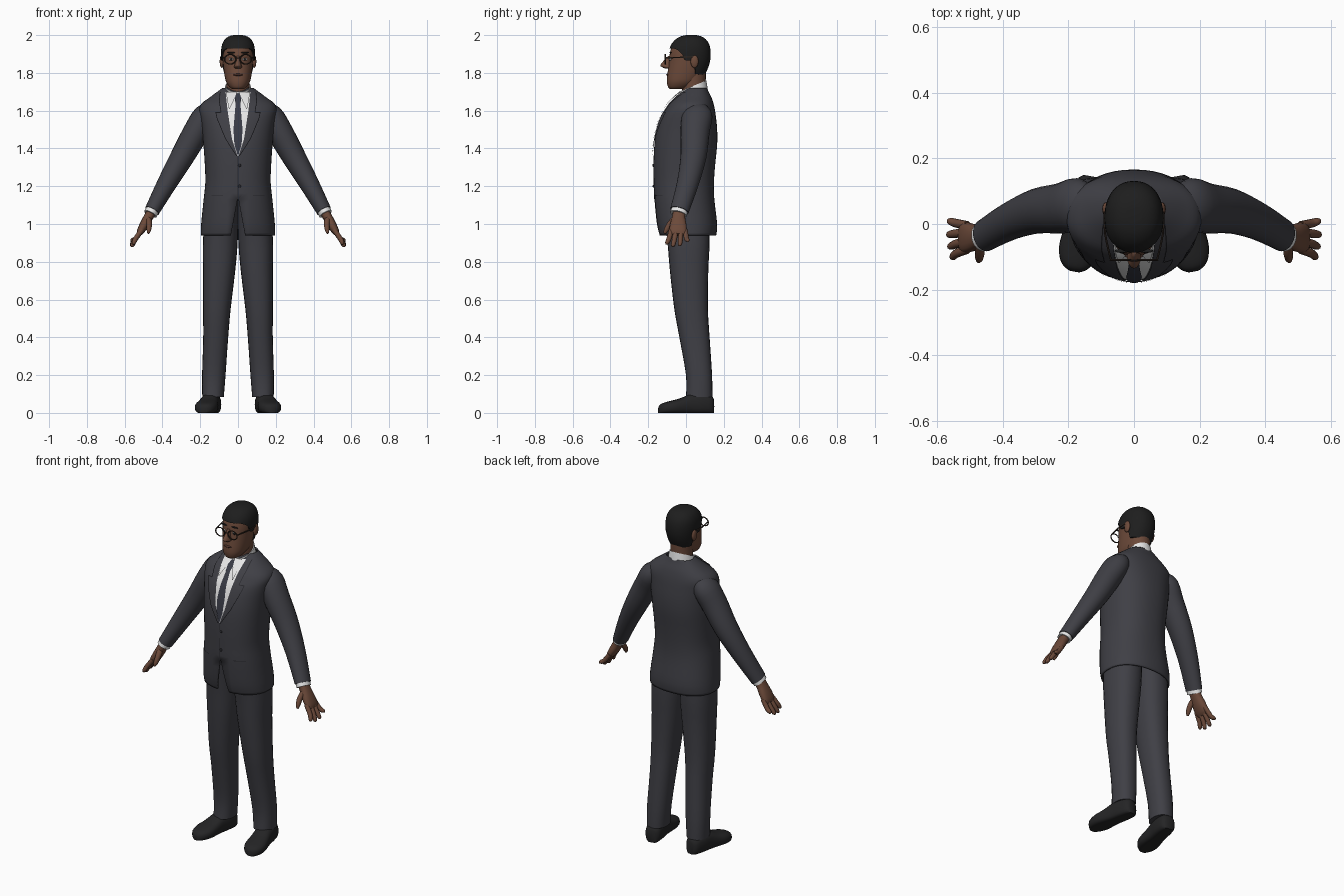
import bpy, bmesh, math
from mathutils import Vector

if "Cube" in bpy.data.objects:
    bpy.data.objects.remove(bpy.data.objects["Cube"])

def material(name, rgb):
    m = bpy.data.materials.new(name)
    m.diffuse_color = (*rgb, 1)
    m.use_nodes = True
    m.node_tree.nodes["Principled BSDF"].inputs["Base Color"].default_value = m.diffuse_color
    return m

SUIT = material("charcoal suit", (.05, .05, .06))
SEAM = material("dark seam", (.022, .022, .027))
SKIN = material("brown skin", (.15, .068, .042))
LIP = material("dark lip", (.085, .035, .025))
HAIR = material("black hair", (.013, .013, .013))
SHIRT = material("white shirt", (.8, .8, .8))
TIE = material("slate tie", (.04, .043, .06))
SHOE = material("black leather", (.018, .018, .019))
FRAME = material("glasses frame", (.03, .02, .015))

def finish(name, bm, mat, angle=50, recalc=True):
    if recalc:
        bmesh.ops.recalc_face_normals(bm, faces=bm.faces)
    me = bpy.data.meshes.new(name)
    bm.to_mesh(me)
    bm.free()
    me.materials.append(mat)
    ob = bpy.data.objects.new(name, me)
    bpy.context.collection.objects.link(ob)
    bpy.ops.object.select_all(action='DESELECT')
    ob.select_set(True)
    bpy.context.view_layer.objects.active = ob
    bpy.ops.object.shade_smooth_by_angle(angle=math.radians(angle))
    return ob

def refine(rows, k=3):
    """Catmull-Rom interpolation through rows of numbers."""
    out, n = [], len(rows)
    for i in range(n - 1):
        a, b, c, d = rows[max(i - 1, 0)], rows[i], rows[i + 1], rows[min(i + 2, n - 1)]
        for s in range(k):
            t = s / k
            out.append(tuple(q + .5 * t * (r - p + t * (2 * p - 5 * q + 4 * r - u + t * (3 * (q - r) + u - p)))
                             for p, q, r, u in zip(a, b, c, d)))
    return out + [tuple(rows[-1])]

def lerp(keys, v):
    """Piecewise linear lookup; the first number of each row is the key."""
    if v <= keys[0][0]:
        return keys[0][1:]
    for a, b in zip(keys, keys[1:]):
        if v <= b[0]:
            t = (v - a[0]) / (b[0] - a[0])
            return tuple(p + (q - p) * t for p, q in zip(a[1:], b[1:]))
    return keys[-1][1:]

def unit(i, n, p):
    a = 2 * math.pi * i / n
    f = lambda v: 0 if abs(v) < 1e-6 else math.copysign(abs(v) ** (2 / p), v)
    return f(math.cos(a)), f(math.sin(a))

def skin_rings(rings, caps=(True, True)):
    bm = bmesh.new()
    vs = [[bm.verts.new(p) for p in r] for r in rings]
    n = len(rings[0])
    for a, b in zip(vs, vs[1:]):
        for i in range(n):
            bm.faces.new((a[i], a[(i + 1) % n], b[(i + 1) % n], b[i]))
    if caps[0]:
        bm.faces.new(vs[0][::-1])
    if caps[1]:
        bm.faces.new(vs[-1])
    return bm

def stack(rows, n=24, p=2, cx=0):
    """Horizontal rings from rows of z, half width, front y, back y."""
    return [[(cx + rx * u, (f + b) / 2 + (b - f) / 2 * v, z) for u, v in (unit(i, n, p) for i in range(n))]
            for z, rx, f, b in rows]

def tube(name, rows, mat, side=1, n=14, k=3, p=2):
    """Rings along a path from rows of x, y, z, radius, y radius."""
    rows, rings = refine(rows, k), []
    for i, r in enumerate(rows):
        d = (Vector(rows[min(i + 1, len(rows) - 1)][:3]) - Vector(rows[max(i - 1, 0)][:3])).normalized()
        a = d.cross(Vector((0, 0, 1) if abs(d.y) > .8 else (0, 1, 0))).normalized()
        b = a.cross(d)
        pts = [Vector(r[:3]) + a * r[3] * u + b * r[4] * v for u, v in (unit(j, n, p) for j in range(n))]
        rings.append([(q.x * side, q.y, q.z) for q in pts])
    return finish(name, skin_rings(rings), mat)

def ball(name, at, size, mat):
    bm = bmesh.new()
    bmesh.ops.create_uvsphere(bm, u_segments=16, v_segments=10, radius=1)
    for v in bm.verts:
        v.co = [c * s + o for c, s, o in zip(v.co, size, at)]
    return finish(name, bm, mat)

# Jacket body, open at the hem with a front cutaway
TORSO = refine([(.94, .197, -.14, .16), (1.0, .195, -.155, .165), (1.13, .182, -.168, .15), (1.22, .173, -.171, .148),
                (1.32, .176, -.172, .155), (1.42, .183, -.167, .165), (1.50, .19, -.153, .165), (1.57, .2, -.13, .158),
                (1.61, .205, -.105, .152), (1.64, .19, -.085, .145), (1.67, .15, -.055, .135), (1.70, .11, -.022, .12),
                (1.72, .082, 0, .112)])
bm = skin_rings(stack(TORSO, 48, 2.3), (False, False))
bmesh.ops.recalc_face_normals(bm, faces=bm.faces)
for v in bm.verts:
    if v.co.z < 1.135 and v.co.y < 0 and .001 < abs(v.co.x) < .048:
        v.co.x = math.copysign(.003 + .035 * (1.13 - v.co.z) / .19, v.co.x)
bmesh.ops.delete(bm, geom=[v for v in bm.verts if v.co.z < 1.125 and v.co.y < 0 and abs(v.co.x) < .001], context='VERTS')
jacket = finish("jacket_body", bm, SUIT, recalc=False)
mod = jacket.modifiers.new("cloth", 'SOLIDIFY')
mod.thickness, mod.offset = .008, -1

def chest(x, z, off):
    rx, f, b = lerp(TORSO, z)
    return (f + b) / 2 - (b - f) / 2 * max(0, 1 - abs(x / rx) ** 2.3) ** (1 / 2.3) - off

def patch(name, keys, mat, off, sides=(1, -1), cols=6, step=.012):
    """Thin panel laid on the chest from rows of z, inner x, outer x."""
    bm = bmesh.new()
    z0, z1 = keys[0][0], keys[-1][0]
    rows = max(2, round((z1 - z0) / step))
    for s in sides:
        grid = []
        for i in range(rows + 1):
            z = z0 + (z1 - z0) * i / rows
            a, b = lerp(keys, z)
            xs = [a + (b - a) * j / cols for j in range(cols + 1)]
            grid.append([bm.verts.new((s * x, chest(x, z, off), z)) for x in xs])
        for r, q in zip(grid, grid[1:]):
            for j in range(cols):
                f = (r[j], r[j + 1], q[j + 1], q[j])
                bm.faces.new(f if s > 0 else f[::-1])
    return finish(name, bm, mat, recalc=False)

# Shirt front, tie, lapels and seams
patch("shirt_front", [(1.36, 0, .002), (1.45, 0, .032), (1.6, 0, .055), (1.7, 0, .066)], SHIRT, .004)
patch("tie_blade", [(1.365, -.002, .002), (1.42, -.019, .019), (1.5, -.024, .024), (1.645, -.012, .012)], TIE, .009, (1,))
patch("tie_knot", [(1.64, -.013, .013), (1.69, -.022, .022)], TIE, .013, (1,))
patch("shirt_collar_points", [(1.61, .044, .048), (1.65, .024, .056), (1.7, .006, .064)], SHIRT, .015)
LAPEL = [(1.36, .002, .008), (1.45, .032, .066), (1.56, .05, .112), (1.59, .054, .118)]
COLLAR = [(1.59, .054, .09), (1.65, .061, .1), (1.7, .066, .095)]
for nm, keys in (("lapel", LAPEL), ("jacket_collar", COLLAR)):
    patch(nm, keys, SUIT, .007)
    patch(nm + "_edge", [(z, b - .003, b + .001) for z, a, b in keys], SEAM, .0085, cols=1)
patch("lapel_notch", [(1.588, .09, .118), (1.592, .09, .118)], SEAM, .0085)
patch("front_closure", [(1.13, -.0015, .0015), (1.36, -.0015, .0015)], SEAM, .003, (1,), 1)
patch("pocket_flap_seam", [(1.148, .08, .14), (1.152, .08, .14)], SEAM, .003)
for z in (1.2, 1.31):
    ball("jacket_button", (.008, chest(0, z, .002), z), (.008, .004, .008), SEAM)

# Shirt collar band around the neck
rings = []
for rx, ry, dz in ((.08, .082, -.06), (.068, .073, 0), (.061, .066, -.004)):
    rings.append([(rx * u, .035 + ry * v, 1.73 + .03 * v + dz) for u, v in (unit(i, 32, 2) for i in range(32))])
finish("shirt_collar", skin_rings(rings, (False, False)), SHIRT)

# Neck and head
finish("neck", skin_rings(stack([(1.62, .06, -.02, .1), (1.72, .06, -.02, .1), (1.77, .061, -.03, .105),
                                 (1.83, .062, -.02, .105)])), SKIN)
HEAD = refine([(1.715, .03, -.085, -.02), (1.725, .045, -.095, .02), (1.75, .062, -.101, .06), (1.78, .07, -.1, .085),
               (1.82, .076, -.095, .107), (1.86, .08, -.09, .12), (1.9, .082, -.086, .123), (1.94, .078, -.075, .117),
               (1.97, .063, -.05, .098), (1.986, .04, -.02, .073), (1.992, .015, .01, .045)])
finish("head", skin_rings(stack(HEAD, 32, 2.2)), SKIN)
finish("nose", skin_rings(stack(refine([(1.822, .012, -.108, -.07), (1.83, .021, -.126, -.07), (1.84, .019, -.136, -.07),
                                        (1.86, .013, -.122, -.07), (1.89, .009, -.094, -.07)]), 16)), SKIN)
ball("mouth", (0, -.098, 1.79), (.027, .007, .006), LIP)

# Hair shell with a hairline that drops behind the ears
HAIRLINE = [(0, 1.93), (40, 1.93), (58, 1.92), (72, 1.9), (80, 1.865), (98, 1.865), (106, 1.84), (118, 1.795), (180, 1.785)]
N, rings = 64, []
for k in range(-1, 15):
    t = math.sin(max(k, 0) / 14 * math.pi / 2)
    off, ring = (-.003 if k < 0 else .008), []
    for i in range(N):
        a = 2 * math.pi * i / N
        hl = lerp(HAIRLINE, abs(math.degrees(math.atan2(math.cos(a), -math.sin(a)))))[0]
        z = hl + (1.992 - hl) * t
        rx, f, b = lerp(HEAD, z)
        u, v = unit(i, N, 2.2)
        ring.append(((rx + off) * u, (f + b) / 2 + ((b - f) / 2 + off) * v, z + .008 * t))
    rings.append(ring)
finish("hair", skin_rings(rings, (False, True)), HAIR)

# Trousers, sleeves, hands, shoes and paired face parts
LEG = [(.085, .132, .057, 0, .14), (.2, .128, .062, 0, .138), (.4, .118, .066, -.035, .125), (.55, .112, .073, -.062, .116),
       (.75, .1, .085, -.085, .118), (.92, .093, .092, -.1, .125), (1.15, .08, .083, -.13, .12)]
ARM = [(.135, .06, 1.625, .03, .045), (.17, .06, 1.578, .064, .08), (.22, .048, 1.49, .069, .077), (.293, .04, 1.36, .063, .069),
       (.375, .01, 1.217, .052, .058), (.455, -.035, 1.07, .04, .05)]
FINGERS = [(-.078, -.1, .555, .892), (-.052, -.068, .562, .88), (-.026, -.032, .565, .884), (-.004, .008, .563, .905)]
HEEL, TOE = Vector((.128, .145, 0)), Vector((.182, -.145, 0))
SOLE = [(0, .025, .075), (.06, .043, .095), (.25, .05, .105), (.42, .05, .1), (.6, .056, .078),
        (.75, .06, .066), (.88, .052, .056), (.96, .036, .046), (1, .015, .03)]
for s, tag in ((1, "_left"), (-1, "_right")):
    rings = [[(s * (cx + rx * u), (f + b) / 2 + (b - f) / 2 * v, z) for u, v in (unit(i, 24, 2.3) for i in range(24))]
             for z, cx, rx, f, b in refine(LEG)]
    finish("trouser_leg" + tag, skin_rings(rings), SUIT)
    tube("sleeve" + tag, ARM, SUIT, s, 24)
    tube("shirt_cuff" + tag, [(.446, -.03, 1.087, .036, .045), (.464, -.04, 1.053, .036, .045)], SHIRT, s, 20, 1)
    tube("palm" + tag, [(.455, -.035, 1.07, .026, .033), (.475, -.039, 1.035, .025, .035), (.497, -.041, .995, .024, .044),
                        (.517, -.042, .96, .019, .046), (.527, -.042, .943, .011, .04)], SKIN, s, 16, 3, 2.4)
    for y0, y1, x, z in FINGERS:
        tube("finger" + tag, [(.508, y0, .97, .013, .013), (.54, (y0 + y1) / 2, .925, .013, .0135),
                              (x - .003, y1, z + .008, .011, .011), (x, y1, z, .005, .005)], SKIN, s, 10)
    tube("thumb" + tag, [(.475, -.055, 1.03, .016, .018), (.47, -.085, 1.0, .015, .016), (.472, -.105, .968, .012, .013),
                         (.475, -.113, .95, .005, .006)], SKIN, s, 10)
    # Shoe lofted from heel to toe with a flat sole
    d = (TOE - HEEL).normalized()
    rings = []
    for t, w, h in refine(SOLE):
        c, ring = HEEL.lerp(TOE, t), []
        for u, v in (unit(i, 20, 2.6) for i in range(20)):
            ring.append((s * (c.x - d.y * w * u), c.y + d.x * w * u, max(0, h * (.45 + .55 * v))))
        rings.append(ring)
    finish("shoe" + tag, skin_rings(rings), SHOE)
    # Ears, eyes, brows and glasses
    ball("ear" + tag, (s * .086, .045, 1.86), (.011, .021, .034), SKIN)
    ball("eye" + tag, (s * .036, -.083, 1.872), (.013, .005, .007), SHIRT)
    ball("pupil" + tag, (s * .036, -.087, 1.872), (.007, .003, .0068), HAIR)
    ball("brow" + tag, (s * .037, -.082, 1.907), (.022, .006, .004), HAIR)
    bpy.ops.mesh.primitive_torus_add(major_segments=24, minor_segments=6, major_radius=.03, minor_radius=.0035,
                                     location=(s * .041, -.11, 1.872), rotation=(math.pi / 2, 0, 0))
    rim = bpy.context.object
    rim.name, rim.scale = "glasses_rim" + tag, (1, .85, 1)
    rim.data.materials.append(FRAME)
    bpy.ops.object.shade_smooth_by_angle(angle=math.radians(50))
    tube("glasses_temple" + tag, [(.07, -.11, 1.88, .003, .004), (.088, -.03, 1.882, .003, .004),
                                  (.09, .04, 1.885, .003, .004)], FRAME, s, 6)
tube("glasses_bridge", [(-.013, -.112, 1.878, .003, .003), (.013, -.112, 1.878, .003, .003)], FRAME, 1, 6, 1)
